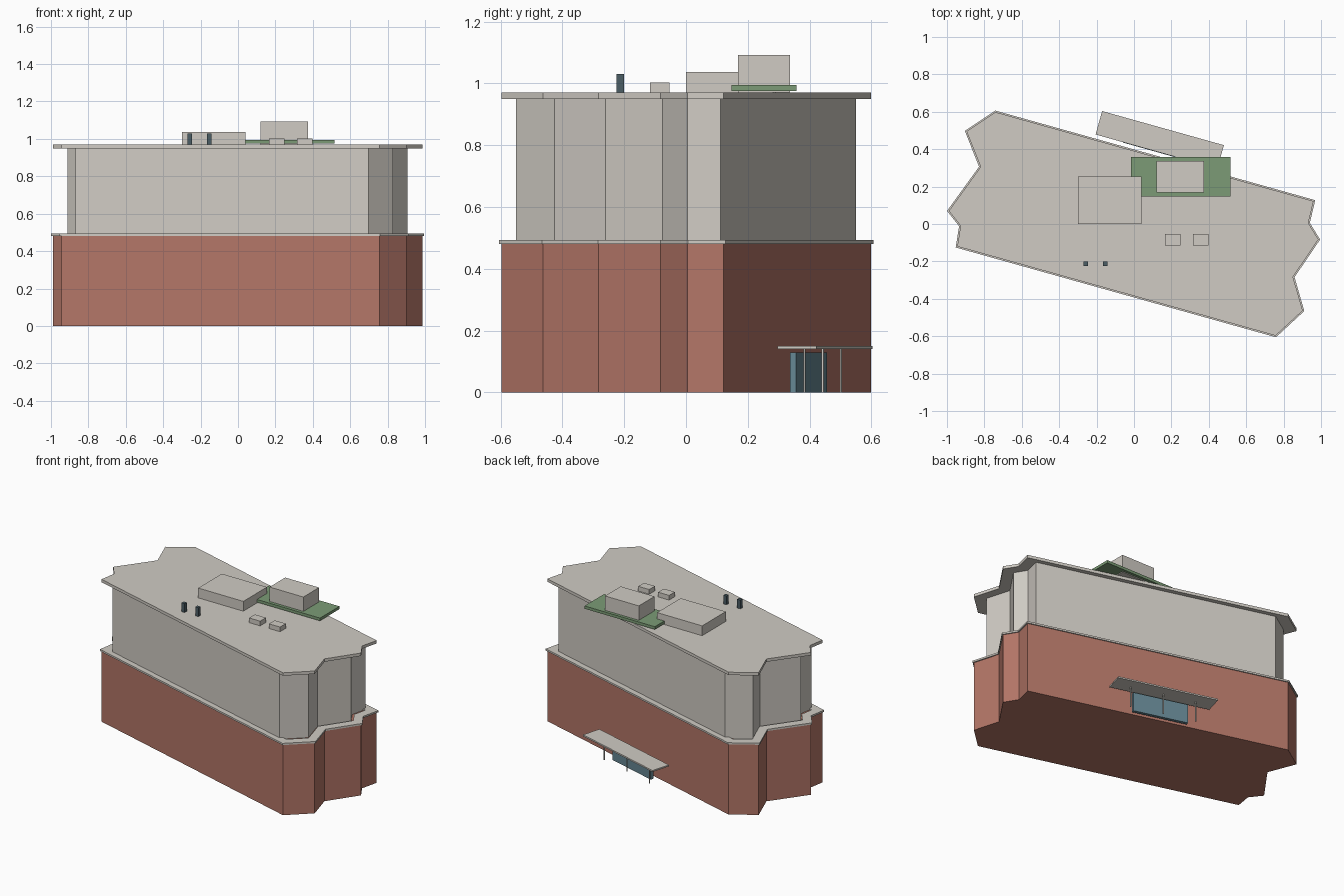
import bpy, bmesh, math
from mathutils import Vector, Matrix

if "Cube" in bpy.data.objects:
    bpy.data.objects.remove(bpy.data.objects["Cube"])


def material(name, rgb):
    m = bpy.data.materials.new(name)
    m.diffuse_color = (*rgb, 1)
    m.use_nodes = True
    m.node_tree.nodes["Principled BSDF"].inputs["Base Color"].default_value = m.diffuse_color
    return m


BRICK = material("brick", (0.45, 0.18, 0.135))
STONE = material("stone", (0.63, 0.60, 0.55))
GREEN = material("planting", (0.20, 0.33, 0.18))
GLASS = material("glass", (0.13, 0.24, 0.29))
DARK = material("dark_metal", (0.07, 0.11, 0.13))

# Building footprint, counter-clockwise
PLAN = [Vector(p) for p in (
    (0.757, -0.597), (0.902, -0.463), (0.85, -0.283), (0.986, -0.083),
    (0.932, 0.005), (0.96, 0.122), (-0.74, 0.598), (-0.895, 0.495),
    (-0.82, 0.305), (-0.99, 0.07), (-0.927, -0.01), (-0.945, -0.12))]
SLOPE = math.atan2(-0.476, 1.70)


def finish(name, bm, mat):
    bmesh.ops.recalc_face_normals(bm, faces=bm.faces)
    me = bpy.data.meshes.new(name)
    bm.to_mesh(me)
    bm.free()
    me.materials.append(mat)
    ob = bpy.data.objects.new(name, me)
    bpy.context.collection.objects.link(ob)
    return ob


def prism(name, pts, z0, z1, mat):
    bm = bmesh.new()
    face = bm.faces.new([bm.verts.new((p.x, p.y, z0)) for p in pts])
    up = bmesh.ops.extrude_face_region(bm, geom=[face], use_keep_orig=True)["geom"]
    bmesh.ops.translate(bm, vec=(0, 0, z1 - z0),
                        verts=[v for v in up if isinstance(v, bmesh.types.BMVert)])
    return finish(name, bm, mat)


def offset(pts, d):
    out = []
    for i, p in enumerate(pts):
        a = (p - pts[i - 1]).normalized()
        b = (pts[(i + 1) % len(pts)] - p).normalized()
        na, nb = Vector((a.y, -a.x)), Vector((b.y, -b.x))
        out.append(p + (na + nb) * d / (1 + na.dot(nb)))
    return out


def ring(name, outer, inner, z0, z1, mat):
    bm = bmesh.new()
    loops = [[bm.verts.new((p.x, p.y, z)) for p in pts]
             for pts, z in ((outer, z0), (outer, z1), (inner, z1), (inner, z0))]
    n = len(outer)
    for k in range(4):
        a, b = loops[k], loops[(k + 1) % 4]
        for i in range(n):
            j = (i + 1) % n
            bm.faces.new((a[i], a[j], b[j], b[i]))
    return finish(name, bm, mat)


def box(name, x0, x1, y0, y1, z0, z1, mat):
    pts = [Vector(p) for p in ((x0, y0), (x1, y0), (x1, y1), (x0, y1))]
    return prism(name, pts, z0, z1, mat)


# Main volumes
prism("brick_base", PLAN, 0, 0.483, BRICK)
ring("cornice_band", offset(PLAN, 0.0075), offset(PLAN, -0.05), 0.481, 0.493, STONE)
prism("upper_storeys", [p * 0.92 for p in PLAN], 0.483, 0.95, STONE)
prism("roof_slab", PLAN, 0.95, 0.97, STONE)

# Rooftop
box("plant_room", -0.30, 0.04, 0.0, 0.255, 0.97, 1.037, STONE)
box("green_terrace", -0.015, 0.515, 0.147, 0.357, 0.975, 0.994, GREEN)
box("lift_house", 0.12, 0.375, 0.168, 0.337, 0.97, 1.092, STONE)
for i, x in enumerate((0.165, 0.315)):
    box(f"roof_unit_{i + 1}", x, x + 0.083, -0.116, -0.054, 0.97, 1.002, STONE)
for i, x in enumerate((-0.269, -0.165)):
    box(f"vent_{i + 1}", x, x + 0.024, -0.224, -0.201, 0.97, 1.03, DARK)

# Entrance at the back, built along local axes parallel to the long wall
ENTRY = Matrix.Translation((0.1375, 0.45, 0)) @ Matrix.Rotation(SLOPE, 4, 'Z')
entrance = [
    box("canopy", -0.338, 0.338, -0.065, 0.065, 0.14, 0.15, STONE),
    box("entrance_glazing", -0.185, 0.185, -0.067, -0.046, 0, 0.13, GLASS)]
for i in range(3):
    x = (i - 1) * 0.22
    entrance.append(box(f"canopy_post_{i + 1}", x - 0.003, x + 0.003,
                        -0.011, -0.005, 0, 0.14, STONE))
for ob in entrance:
    ob.data.transform(ENTRY)
